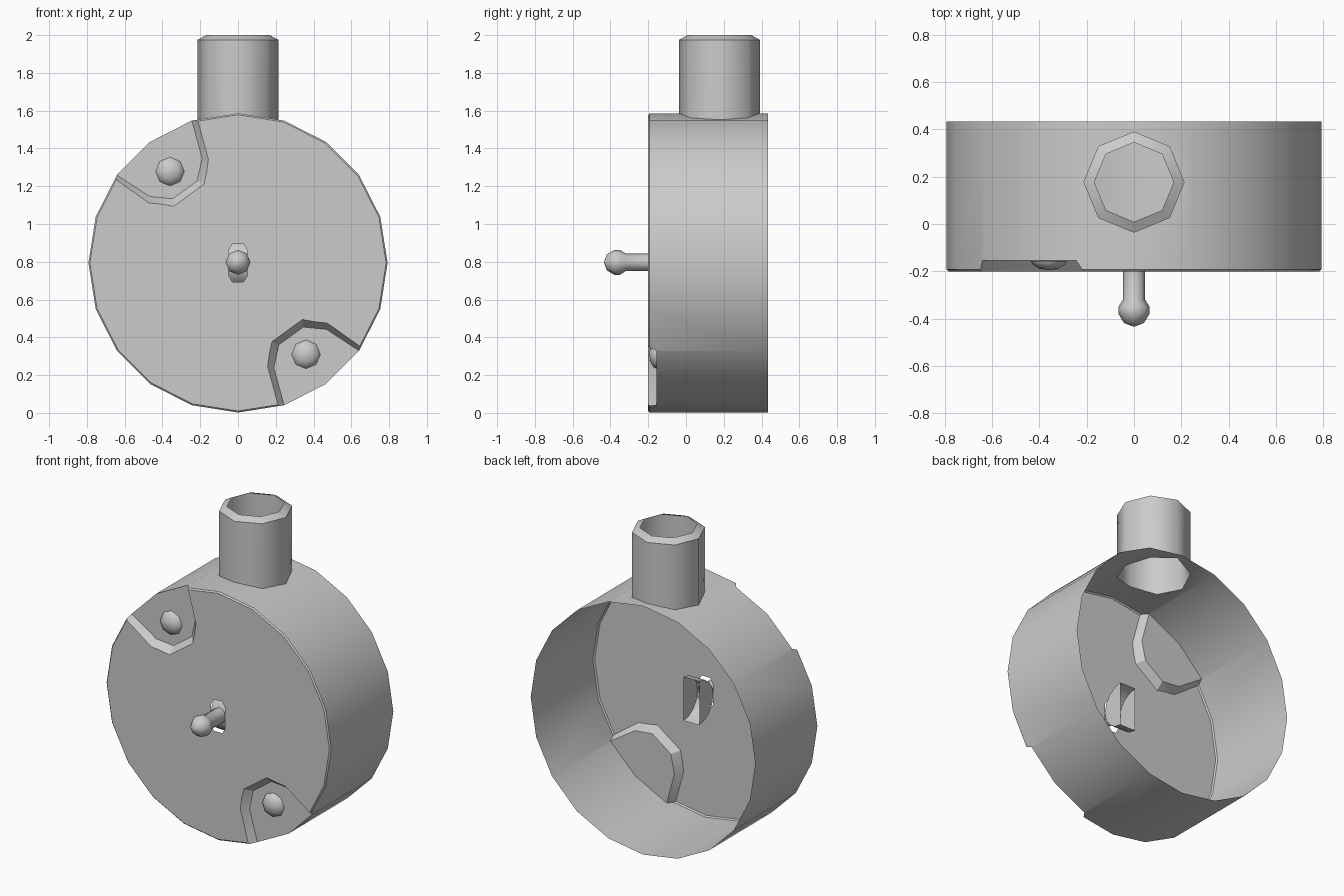
import bpy, bmesh, math
from mathutils import Vector

if "Cube" in bpy.data.objects:
    bpy.data.objects.remove(bpy.data.objects["Cube"], do_unlink=True)

R, CZ = 0.792, 0.794          # drum radius and centre height
FRONT, BACK, FLOOR = -0.2, 0.433, -0.155
PIPE_Y, PIPE_R = 0.177, 0.214

grey = bpy.data.materials.new("plain_grey")
grey.use_nodes = True
COLOUR = (0.6, 0.6, 0.6, 1)
grey.diffuse_color = COLOUR
grey.node_tree.nodes["Principled BSDF"].inputs["Base Color"].default_value = COLOUR


def loft(name, rings, cap_start=True, cap_end=True):
    """Skin a list of equal-sized point rings."""
    bm = bmesh.new()
    loops = [[bm.verts.new(p) for p in ring] for ring in rings]
    n = len(loops[0])
    for a, b in zip(loops, loops[1:]):
        for i in range(n):
            j = (i + 1) % n
            bm.faces.new((a[i], a[j], b[j], b[i]))
    if cap_start:
        bm.faces.new(loops[0][::-1])
    if cap_end:
        bm.faces.new(loops[-1])
    bmesh.ops.recalc_face_normals(bm, faces=bm.faces)
    mesh = bpy.data.meshes.new(name)
    bm.to_mesh(mesh)
    bm.free()
    mesh.materials.append(grey)
    obj = bpy.data.objects.new(name, mesh)
    bpy.context.collection.objects.link(obj)
    return obj


def ring(axis, centre, r, n):
    """Regular polygon ring across the given axis."""
    pts = []
    for i in range(n):
        a = 2 * math.pi * i / n
        s, c = r * math.sin(a), r * math.cos(a)
        off = {"x": (0, s, c), "y": (s, 0, c), "z": (s, c, 0)}[axis]
        pts.append(Vector(centre) + Vector(off))
    return pts


def turned_y(name, x, z, profile, n, **caps):
    """Turned part around a y axis; the profile holds (radius, y)."""
    return loft(name, [ring("y", (x, y, z), r, n) for r, y in profile], **caps)


def activate(obj):
    bpy.ops.object.select_all(action="DESELECT")
    obj.select_set(True)
    bpy.context.view_layer.objects.active = obj


def smooth(obj, degrees):
    activate(obj)
    bpy.ops.object.shade_smooth_by_angle(angle=math.radians(degrees))


def cut(obj, cutter):
    mod = obj.modifiers.new("cut", "BOOLEAN")
    mod.operation, mod.solver, mod.object = "DIFFERENCE", "EXACT", cutter
    activate(obj)
    bpy.ops.object.modifier_apply(modifier=mod.name)
    bpy.data.objects.remove(cutter, do_unlink=True)


def remove_faces(obj, rule):
    bm = bmesh.new()
    bm.from_mesh(obj.data)
    doomed = [f for f in bm.faces if rule(f.calc_center_median(), f.normal)]
    bmesh.ops.delete(bm, geom=doomed, context="FACES")
    bm.to_mesh(obj.data)
    bm.free()


# Drum body, solid until the cuts are made
drum = turned_y("drum_body", 0, CZ,
                [(R - 0.008, FRONT), (R, FRONT + 0.008), (R, BACK)], 20)

# Corner recesses with sloping walls, on opposite sides of the face
inner = [(0.95, 0.32), (0.56, 0.172), (0.478, 0.08)]
outer = [(0.95, 0.343), (0.535, 0.195), (0.443, 0.1)]
flared = [(2 * o[0] - i[0], 2 * o[1] - i[1]) for i, o in zip(inner, outer)]


def recess_ring(half, y, side):
    outline = half + [(u, -v) for u, v in reversed(half)]
    a = math.radians(36)
    out = Vector((-math.sin(a), 0, math.cos(a))) * side
    across = Vector((math.cos(a), 0, math.sin(a))) * side
    return [Vector((0, y, CZ)) + out * u + across * v for u, v in outline]


for side in (1, -1):
    cut(drum, loft("recess_cutter", [recess_ring(inner, FLOOR, side),
                                     recess_ring(flared, 2 * FRONT - FLOOR, side)]))

# Slot for the lever, with clipped ends
slot = [(0.05, 0.065), (0.03, 0.1), (-0.03, 0.1), (-0.05, 0.065)]
slot += [(-x, -z) for x, z in slot]
cut(drum, loft("slot_cutter",
               [[(x, y, CZ + z) for x, z in slot] for y in (-0.3, -0.16)]))

# Opening under the pipe
cut(drum, loft("pipe_cutter",
               [ring("z", (0, PIPE_Y, z), PIPE_R, 8) for z in (1.3, 1.8)]))


# Keep only the thin shell: open back, open slot and open pipe hole
def not_shell(c, n):
    back = c.y > BACK - 0.01
    slot_wall = abs(c.x) < 0.07 and abs(c.z - CZ) < 0.13 and FRONT + 0.003 < c.y < -0.1
    bore = abs(c.x) < 0.23 and c.y > -0.1 and 1.25 < c.z < 1.5
    return back or slot_wall or bore


remove_faces(drum, not_shell)
smooth(drum, 25)

# Open pipe whose foot follows the drum
foot = [Vector((p.x, p.y, CZ + R - 0.158 * abs(p.x)))
        for p in ring("z", (0, PIPE_Y, 0), PIPE_R, 8)]
pipe = loft("top_pipe", [foot, ring("z", (0, PIPE_Y, 1.975), PIPE_R, 8),
                         ring("z", (0, PIPE_Y, 2), 0.168, 8)],
            cap_start=False, cap_end=False)
smooth(pipe, 50)

# Rounded pivot behind the slot, open at the back
pivot = loft("lever_pivot",
             [ring("x", (x, -0.055, CZ), 0.14, 16) for x in (-0.055, 0.055)],
             cap_start=False, cap_end=False)
remove_faces(pivot, lambda c, n: c.y > -0.055)
bm = bmesh.new()
bm.from_mesh(pivot.data)
for s in (-1, 1):
    edge = [v for v in bm.verts if v.co.x * s > 0]
    edge.sort(key=lambda v: v.co.z)
    bm.faces.new(edge)
bmesh.ops.recalc_face_normals(bm, faces=bm.faces)
bm.to_mesh(pivot.data)
bm.free()
smooth(pivot, 40)

# Lever with ball end
lever = turned_y("lever", 0, CZ + 0.003,
                 [(0.047, -0.17), (0.047, -0.32), (0.066, -0.35), (0.066, -0.38),
                  (0.042, -0.419), (0.005, -0.433)], 8, cap_start=False)
smooth(lever, 50)

# Domed screw heads in the recesses
for side, name in ((-1, "upper_screw"), (1, "lower_screw")):
    screw = turned_y(name, 0.36 * side, CZ - 0.484 * side,
                     [(0.076, FLOOR - 0.001), (0.07, -0.17), (0.042, -0.188),
                      (0.004, -0.195)], 8, cap_start=False)
    smooth(screw, 50)
